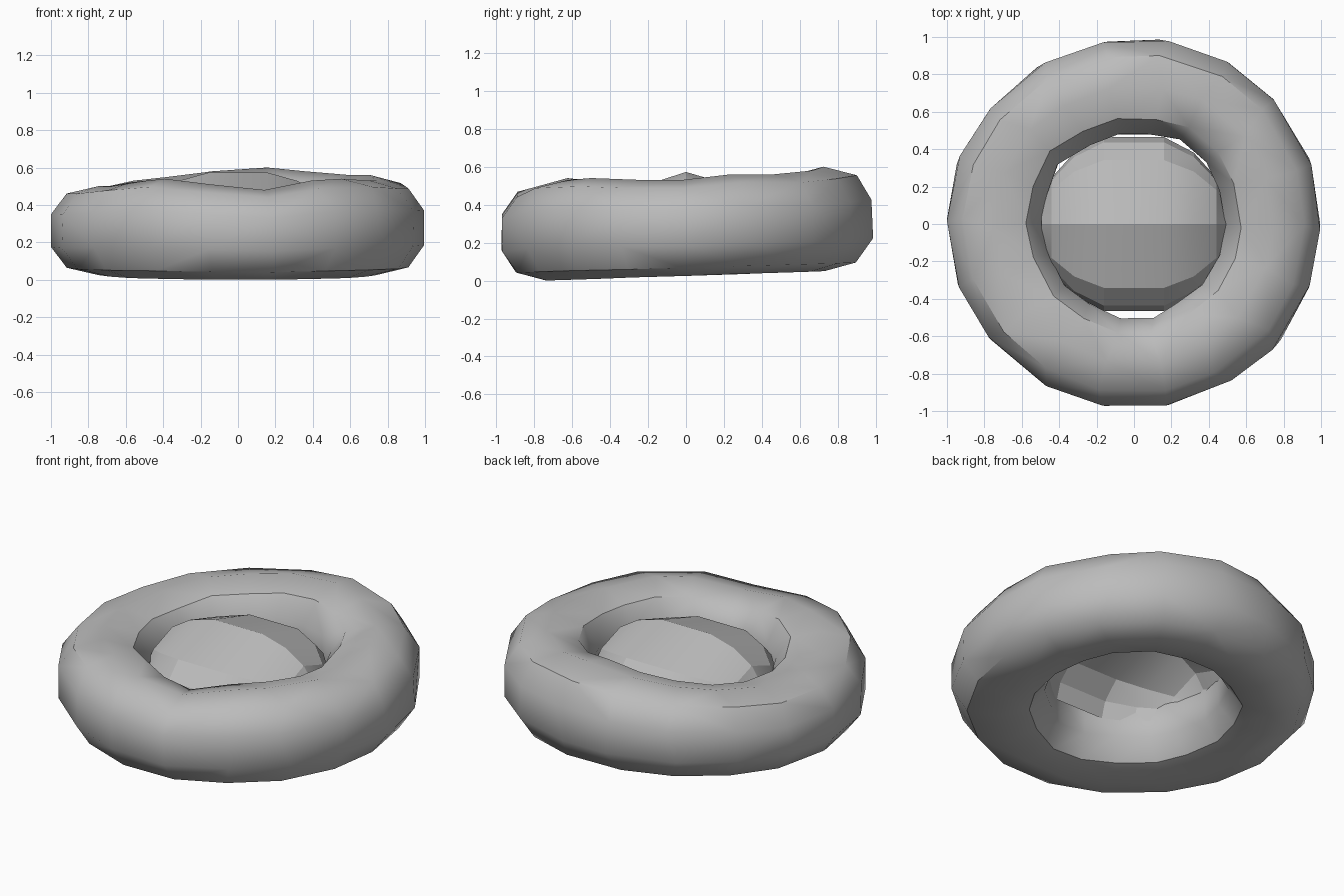
import bpy, bmesh, math, random

random.seed(4)
cube = bpy.data.objects.get("Cube")
if cube:
    bpy.data.objects.remove(cube, do_unlink=True)

grey = bpy.data.materials.new("plain grey")
grey.use_nodes = True
colour = (0.5, 0.5, 0.5, 1)
grey.diffuse_color = colour
grey.node_tree.nodes["Principled BSDF"].inputs["Base Color"].default_value = colour


def finish(name, bm, angle):
    mesh = bpy.data.meshes.new(name)
    bmesh.ops.recalc_face_normals(bm, faces=bm.faces)
    bm.to_mesh(mesh)
    bm.free()
    mesh.materials.append(grey)
    obj = bpy.data.objects.new(name, mesh)
    bpy.context.collection.objects.link(obj)
    bpy.ops.object.select_all(action="DESELECT")
    obj.select_set(True)
    bpy.context.view_layer.objects.active = obj
    bpy.ops.object.shade_smooth_by_angle(angle=math.radians(angle))
    return obj


def power(value, exponent):
    return math.copysign(abs(value) ** exponent, value)


# Lumpy ring: outer radius and crest height at even steps, counter-clockwise from +x
outer = [.995, 1.0, 1.0, 1.0, .995, .985, .985, .985, 1.0,
         1.0, .995, .985, .985, .985, .985, .985, 1.0, .995]
crest = [.53, .56, .56, .58, .6, .58, .55, .53, .5,
         .5, .5, .52, .54, .51, .48, .53, .54, .53]
steps, sides = len(outer), 10
bm = bmesh.new()
rings = []
for i in range(steps):
    a = math.tau * i / steps
    bottom = 0.025 + 0.025 * math.sin(a)
    inner = 0.5 + random.uniform(-.02, .02)
    middle, half = (outer[i] + inner) / 2, (outer[i] - inner) / 2
    rise, centre = (crest[i] - bottom) / 2, (crest[i] + bottom) / 2
    ring = []
    for j in range(sides):
        t = math.tau * (j + 0.5) / sides
        # Stretch the section so that its flats reach the full width and height
        r = middle + half * max(-1, min(1, power(math.cos(t), .85) * 1.05))
        z = centre + rise * max(-1, min(1, power(math.sin(t), .85)))
        b = a + random.uniform(-.04, .04)
        ring.append(bm.verts.new((r * math.cos(b), r * math.sin(b), z)))
    rings.append(ring)
for i in range(steps):
    for j in range(sides):
        k, m = (i + 1) % steps, (j + 1) % sides
        bm.faces.new((rings[i][j], rings[k][j], rings[k][m], rings[i][m]))
bmesh.ops.triangulate(bm, faces=bm.faces)
finish("ring", bm, 40)

# Ridged shell that fills the hole, open below
rim = 0.27
section = [(-.49, rim), (-.46, .37), (-.36, .47), (0, .585), (.36, .48), (.46, .38), (.49, rim)]
bm = bmesh.new()
rows = []
for x in (-.495, -.44, -.32, -.16, .16, .32, .44, .495):
    s = math.sqrt(1 - (x / 0.51) ** 2)
    rows.append([bm.verts.new((x, y * s, rim + (z - rim) * s ** .8)) for y, z in section])
for low, high in zip(rows, rows[1:]):
    for j in range(len(section) - 1):
        bm.faces.new((low[j], high[j], high[j + 1], low[j + 1]))
for row in (rows[0], rows[-1]):
    bm.faces.new(row)
shell = finish("centre_shell", bm, 20)
# Keep the shell's normals pointing up
if sum(f.normal.z for f in shell.data.polygons) < 0:
    shell.data.flip_normals()
